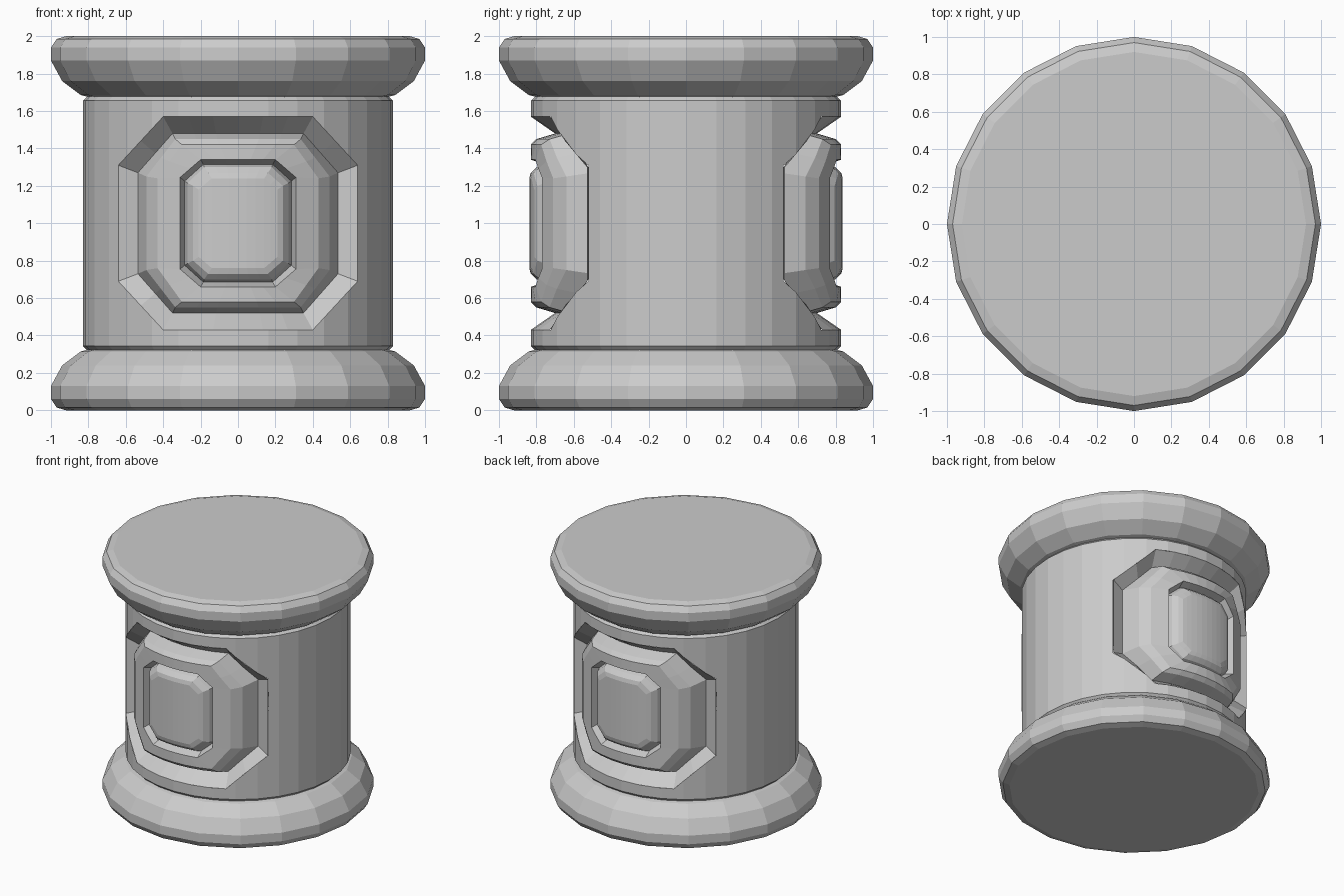
import bpy, bmesh, math

if "Cube" in bpy.data.objects:
    bpy.data.objects.remove(bpy.data.objects["Cube"])

BODY_R = 0.83
MID_Z = 1.0


def make_object(name, bm):
    bmesh.ops.recalc_face_normals(bm, faces=bm.faces)
    mesh = bpy.data.meshes.new(name)
    bm.to_mesh(mesh)
    bm.free()
    ob = bpy.data.objects.new(name, mesh)
    bpy.context.collection.objects.link(ob)
    return ob


def lathe(name, profile, sides):
    bm = bmesh.new()
    rings = [[bm.verts.new((r * math.cos(2 * math.pi * i / sides),
                            r * math.sin(2 * math.pi * i / sides), z))
              for i in range(sides)] for r, z in profile]
    for a, b in zip(rings, rings[1:]):
        for i in range(sides):
            j = (i + 1) % sides
            bm.faces.new((a[i], a[j], b[j], b[i]))
    bm.faces.new(rings[0][::-1])
    bm.faces.new(rings[-1])
    return make_object(name, bm)


def octagon(hx, hz, cx, cz):
    """Upper half of a cut-corner rectangle, left to right, then mirrored down."""
    top = [(-hx, cz), (-(hx + cx) / 2, (hz + cz) / 2)]
    top += [(cx * (i / 3 - 1), hz) for i in range(7)]
    top += [((hx + cx) / 2, (hz + cz) / 2), (hx, cz)]
    return top + [(x, -z) for x, z in reversed(top)]


def bridge(bm, a, b):
    n = len(a)
    for i in range(n):
        j = (i + 1) % n
        bm.faces.new((a[i], a[j], b[j], b[i]))


def cap(bm, ring):
    n = len(ring)
    for i in range(n // 2 - 1):
        bm.faces.new((ring[i], ring[i + 1], ring[n - 2 - i], ring[n - 1 - i]))


# Top and bottom mouldings
rim = [(0.92, 0), (0.97, 0.015), (1.0, 0.06), (1.0, 0.13),
       (0.94, 0.24), (0.84, 0.315), (0.80, 0.325)]
lathe("bottom_rim", rim, 20)
lathe("top_rim", [(r, 2 - z) for r, z in rim], 20)

# Drum body
body = lathe("body", [(0.80, 0.315), (BODY_R, 0.345),
                      (BODY_R, 1.655), (0.80, 1.685)], 32)

# Panel loops: half width, half height, corner x, corner z, depth below drum
outline = (0.64, 0.57, 0.40, 0.31)
loops = [
    outline + (0.0,),
    (0.535, 0.48, 0.35, 0.27, 0.13),
    (0.49, 0.45, 0.335, 0.25, 0.03),
    (0.43, 0.42, 0.30, 0.24, 0.0),
    (0.31, 0.34, 0.20, 0.245, 0.0),
    (0.285, 0.315, 0.185, 0.225, 0.075),
    (0.27, 0.30, 0.18, 0.215, 0.03),
    (0.24, 0.27, 0.16, 0.20, 0.0),
    (0.21, 0.24, 0.14, 0.18, -0.008),
]

for side, label in ((-1, "front"), (1, "back")):
    # Opening in the drum for the panel
    bm = bmesh.new()
    rings = [[bm.verts.new((x, side * y, z + MID_Z)) for x, z in octagon(*outline)]
             for y in (0.45, 1.0)]
    bridge(bm, *rings)
    for r in rings:
        cap(bm, r)
    cutter = make_object(label + "_cutter", bm)
    mod = body.modifiers.new("opening", "BOOLEAN")
    mod.operation = "DIFFERENCE"
    mod.solver = "EXACT"
    mod.object = cutter
    bpy.context.view_layer.objects.active = body
    bpy.ops.object.modifier_apply(modifier=mod.name)
    bpy.data.objects.remove(cutter)

    # Carved panel following the drum curve
    bm = bmesh.new()
    rings = [[bm.verts.new((x, side * (math.sqrt(BODY_R ** 2 - x * x) - d), z + MID_Z))
              for x, z in octagon(*dims)] for *dims, d in loops]
    for a, b in zip(rings, rings[1:]):
        bridge(bm, a, b)
    cap(bm, rings[-1])
    panel = make_object(label + "_panel", bm)
    if sum(p.normal.y * p.area for p in panel.data.polygons) * side < 0:
        panel.data.flip_normals()

# Remove the hidden walls left inside the openings
bm = bmesh.new()
bm.from_mesh(body.data)
inner = []
for f in bm.faces:
    c = f.calc_center_median()
    if 0.4 < c.z < 1.6 and math.hypot(c.x, c.y) < 0.815:
        inner.append(f)
bmesh.ops.delete(bm, geom=inner, context="FACES")
bm.to_mesh(body.data)
bm.free()
